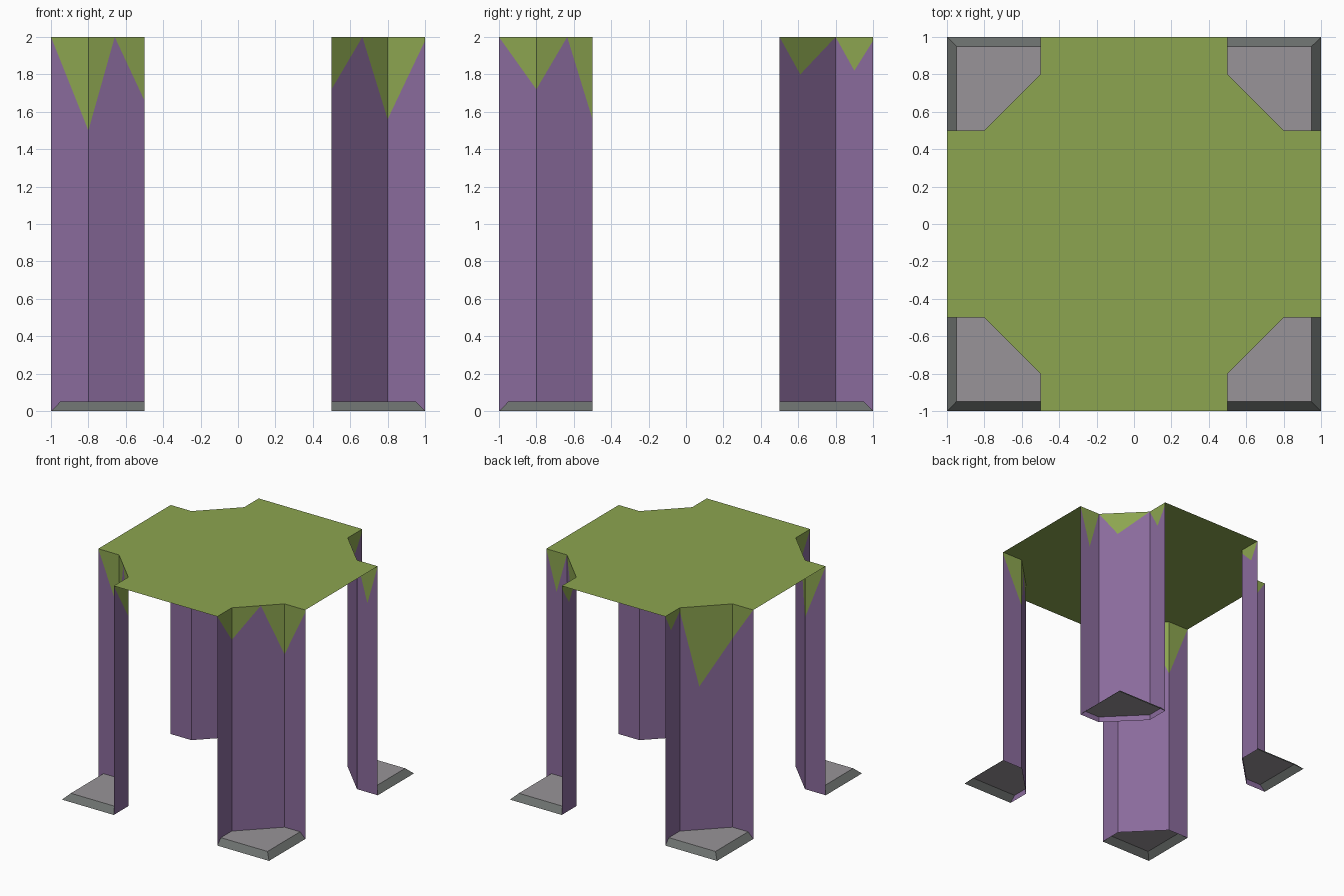
import bpy, bmesh
from mathutils import Vector

if "Cube" in bpy.data.objects:
    bpy.data.objects.remove(bpy.data.objects["Cube"])


def srgb(r, g, b):
    return tuple((c / 255 / 12.92) if c < 11 else ((c / 255 + 0.055) / 1.055) ** 2.4
                 for c in (r, g, b)) + (1.0,)


def material(name, rgb):
    m = bpy.data.materials.new(name)
    m.diffuse_color = srgb(*rgb)
    m.use_nodes = True
    m.node_tree.nodes["Principled BSDF"].inputs["Base Color"].default_value = m.diffuse_color
    return m


grass = material("grass green", (140, 165, 80))
rock = material("rock purple", (138, 107, 156))
stone = material("stone grey", (152, 148, 152))
stone_dark = material("stone edge grey", (108, 112, 110))

HEIGHT, LIP = 2.0, 0.05
# outline of one corner notch, in the + + quadrant
NOTCH = [Vector(p) for p in ((1, 0.5), (0.8, 0.5), (0.5, 0.8), (0.5, 1))]

# lower edge of the grass along each notch: (position along outline, height)
CORNERS = {
    "front_left": (-1, -1, [(0, 2), (1, 1.5), (1.47, 2), (2, 1.66), (3, 2)]),
    "front_right": (1, -1, [(0, 1.98), (1, 1.56), (1.45, 2), (2, 1.72), (3, 2)]),
    "back_right": (1, 1, [(0, 2), (0.5, 1.65), (1, 2), (1.37, 1.8), (2, 2),
                          (2.5, 1.82), (3, 1.98)]),
    "back_left": (-1, 1, [(0, 2), (1, 1.7), (1.63, 1.3), (2, 1.97), (2.6, 1.85), (3, 2)]),
}


def along(t):
    i = min(int(t), 2)
    return NOTCH[i].lerp(NOTCH[i + 1], t - i)


def build(name, faces, mats):
    """faces: list of (points, facing direction, material index)"""
    bm = bmesh.new()
    for pts, facing, mi in faces:
        uniq = []
        for p in pts:
            p = Vector(p)
            if all((p - q).length > 1e-5 for q in uniq):
                uniq.append(p)
        if len(uniq) < 3:
            continue
        f = bm.faces.new([bm.verts.new(p) for p in uniq])
        f.normal_update()
        if f.normal.dot(Vector(facing)) < 0:
            f.normal_flip()
        f.material_index = mi
    bmesh.ops.remove_doubles(bm, verts=bm.verts, dist=1e-4)
    me = bpy.data.meshes.new(name)
    bm.to_mesh(me)
    bm.free()
    for m in mats:
        me.materials.append(m)
    bpy.context.collection.objects.link(bpy.data.objects.new(name, me))


# flat grass top: square with four notched corners
outline = []
for sx, sy in ((1, 1), (-1, 1), (-1, -1), (1, -1)):
    pts = [(p.x * sx, p.y * sy, HEIGHT) for p in NOTCH]
    outline += pts if sx * sy > 0 else pts[::-1]
build("grass_top", [(outline, (0, 0, 1), 0)], [grass])

for name, (sx, sy, drip) in CORNERS.items():
    out = (sx, sy, 0)

    def at(x, y, z):
        return (x * sx, y * sy, z)

    # rock walls with hanging grass
    walls = []
    for (t0, z0), (t1, z1) in zip(drip, drip[1:]):
        a, b = along(t0), along(t1)
        low0, low1 = at(*a, z0), at(*b, z1)
        walls.append(([at(*a, 0), at(*b, 0), low1, low0], out, 0))
        walls.append(([low0, low1, at(*b, HEIGHT), at(*a, HEIGHT)], out, 1))
    build(name + "_wall", walls, [rock, grass])

    # low stone ledge with sloped outer rims, open underneath
    n = 1 - LIP
    flat = [at(n, 0.5, LIP), at(0.8, 0.5, LIP), at(0.5, 0.8, LIP),
            at(0.5, n, LIP), at(n, n, LIP)]
    side_x = [at(1, 0.5, 0), at(1, 1, 0), at(n, n, LIP), at(n, 0.5, LIP)]
    side_y = [at(0.5, 1, 0), at(1, 1, 0), at(n, n, LIP), at(0.5, n, LIP)]
    build(name + "_ledge", [(flat, (0, 0, 1), 0), (side_x, out, 1), (side_y, out, 1)],
          [stone, stone_dark])
